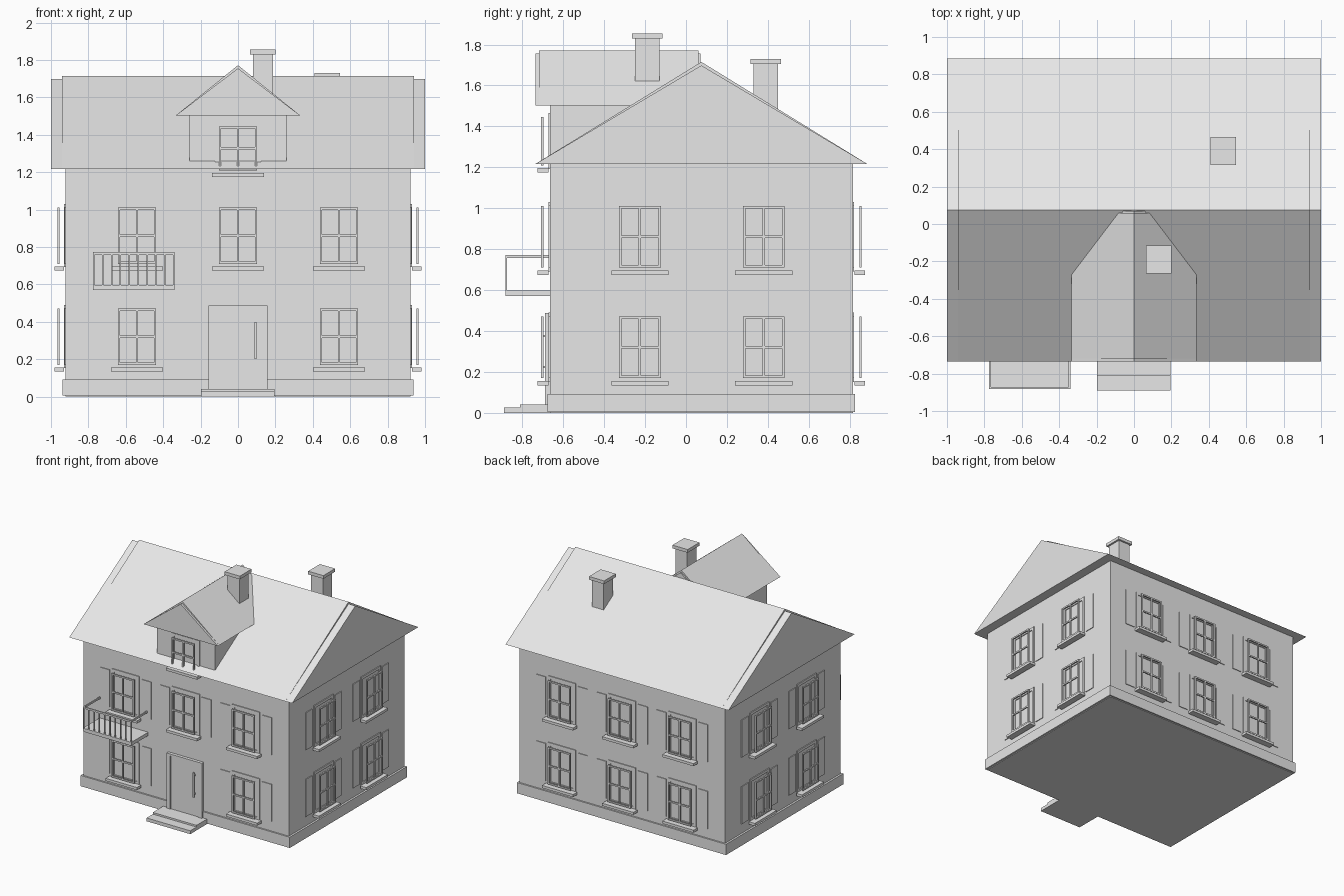
import bpy, bmesh
from math import pi
from mathutils import Matrix, Vector

old = bpy.data.objects.get("Cube")
if old:
    bpy.data.objects.remove(old, do_unlink=True)

grey = bpy.data.materials.new("light grey")
grey.use_nodes = True
grey.diffuse_color = (0.8, 0.8, 0.8, 1)
grey.node_tree.nodes["Principled BSDF"].inputs["Base Color"].default_value = (0.8, 0.8, 0.8, 1)


def finish(name, bm):
    bmesh.ops.recalc_face_normals(bm, faces=bm.faces[:])
    mesh = bpy.data.meshes.new(name)
    bm.to_mesh(mesh)
    bm.free()
    mesh.materials.append(grey)
    obj = bpy.data.objects.new(name, mesh)
    bpy.context.collection.objects.link(obj)


def boxes(name, spans, frame=Matrix()):
    """One object made of boxes, each given as x, y and z ranges."""
    bm = bmesh.new()
    for x, y, z in spans:
        size = Vector((x[1] - x[0], y[1] - y[0], z[1] - z[0]))
        mid = Vector((sum(x), sum(y), sum(z))) / 2
        bmesh.ops.create_cube(bm, size=1, matrix=frame @ Matrix.Translation(mid) @ Matrix.Diagonal(size).to_4x4())
    finish(name, bm)


def prism(name, profile, axis, start, end):
    """Extrude a (horizontal, z) profile along x or y."""
    bm = bmesh.new()
    along = Vector((1, 0, 0)) if axis == "x" else Vector((0, 1, 0))
    across = Vector((0, 1, 0)) if axis == "x" else Vector((1, 0, 0))
    face = bm.faces.new([bm.verts.new(along * start + across * h + Vector((0, 0, z))) for h, z in profile])
    # Keep the starting face so that both ends are closed
    ext = bmesh.ops.extrude_face_region(bm, geom=[face], use_keep_orig=True)["geom"]
    bmesh.ops.translate(bm, verts=[v for v in ext if isinstance(v, bmesh.types.BMVert)], vec=along * (end - start))
    finish(name, bm)


# Walls and plinth
FRONT, BACK, SIDE = -0.665, 0.815, 0.922
EAVE = 1.217
boxes("house_walls", [((-SIDE, SIDE), (FRONT, BACK), (0.0, EAVE))])
boxes("plinth", [((-0.938, 0.938), (-0.677, 0.827), (0.005, 0.092))])

# Main roof, with the middle field slightly raised above the verges
for name, half, ridge in (("roof_verge", 1.0, 1.698), ("roof_field", 0.94, 1.715)):
    prism(name, [(-0.735, EAVE), (0.885, EAVE), (0.075, ridge)], "x", -half, half)

# Dormer
boxes("dormer_walls", [((-0.26, 0.26), (FRONT, -0.1), (1.2, 1.51))])
prism("dormer_roof_verge", [(-0.333, 1.503), (0.333, 1.503), (0, 1.755)], "y", -0.735, 0.07)
prism("dormer_roof_field", [(-0.333, 1.503), (0.333, 1.503), (0, 1.772)], "y", -0.718, 0.06)


# Windows: local x runs along the wall, -y points outwards
def ring(u, half, z0, z1, bar, depth):
    return [((u - half, u - half + bar), depth, (z0, z1)),
            ((u + half - bar, u + half), depth, (z0, z1)),
            ((u - half + bar, u + half - bar), depth, (z0, z0 + bar)),
            ((u - half + bar, u + half - bar), depth, (z1 - bar, z1))]


def windows(prefix, places, frame, shutters=True):
    frames, bars, sills, panels = [], [], [], []
    for u, z0, z1 in places:
        frames += ring(u, 0.124, z0 - 0.018, z1 + 0.02, 0.022, (-0.007, 0.0))
        out = (-0.043, -0.032)
        bars += ring(u, 0.102, z0, z1, 0.012, out)
        mid = (z0 + z1) / 2
        bars += [((u - 0.006, u + 0.006), out, (z0, z1)),
                 ((u - 0.1, u + 0.1), out, (mid - 0.006, mid + 0.006))]
        sills.append(((u - 0.14, u + 0.14), (-0.06, -0.008), (z0 - 0.035, z0 - 0.014)))
        for side in (-1, 1):
            edges = sorted((u + side * 0.144, u + side * 0.229))
            panels.append((edges, (-0.006, 0.0), (z0, z1 + 0.003)))
    boxes(prefix + "_window_frames", frames, frame)
    boxes(prefix + "_glazing_bars", bars, frame)
    boxes(prefix + "_window_sills", sills, frame)
    if shutters:
        boxes(prefix + "_shutters", panels, frame)


LOWER, UPPER = (0.17, 0.47), (0.71, 1.01)
front_wall = Matrix.Translation((0, FRONT, 0))
back_wall = Matrix.Translation((0, BACK, 0)) @ Matrix.Rotation(pi, 4, "Z")
left_wall = Matrix.Translation((SIDE, 0, 0)) @ Matrix.Rotation(pi / 2, 4, "Z")
right_wall = Matrix.Translation((-SIDE, 0, 0)) @ Matrix.Rotation(-pi / 2, 4, "Z")

columns = (-0.54, 0, 0.54)
grid = [(u, *row) for u in columns for row in (LOWER, UPPER)]
windows("front", [w for w in grid if w != (0, *LOWER)], front_wall)
windows("back", grid, back_wall)
side_columns = (-0.225, 0.38)
windows("left", [(u, *r) for u in side_columns for r in (LOWER, UPPER)], left_wall)
windows("right", [(-u, *r) for u in side_columns for r in (LOWER, UPPER)], right_wall)
windows("dormer", [(0, 1.21, 1.445)], front_wall, shutters=False)

# Door and steps
boxes("door_frame", [((-0.158, -0.125), (-0.69, FRONT), (0.035, 0.488)),
                     ((0.125, 0.158), (-0.69, FRONT), (0.035, 0.488)),
                     ((-0.125, 0.125), (-0.69, FRONT), (0.472, 0.488))])
boxes("door", [((-0.125, 0.125), (-0.682, FRONT), (0.035, 0.472))])
boxes("door_handle", [((0.088, 0.098), (-0.706, -0.696), (0.2, 0.4)),
                      ((0.088, 0.098), (-0.7, -0.68), (0.22, 0.23)),
                      ((0.088, 0.098), (-0.7, -0.68), (0.37, 0.38))])
boxes("door_steps", [((-0.197, 0.195), (-0.89, FRONT), (0.0, 0.027)),
                     ((-0.197, 0.195), (-0.81, FRONT), (0.0, 0.041))])

# Balcony
LEFT, RIGHT, EDGE = -0.775, -0.34, -0.882
boxes("balcony_floor", [((LEFT, RIGHT), (EDGE, FRONT), (0.57, 0.598))])
boxes("balcony_handrail", [((LEFT, RIGHT), (EDGE, EDGE + 0.01), (0.758, 0.772)),
                           ((LEFT, LEFT + 0.01), (EDGE, FRONT), (0.758, 0.772)),
                           ((RIGHT - 0.01, RIGHT), (EDGE, FRONT), (0.758, 0.772))])
count = 10
step = (RIGHT - LEFT - 0.008) / (count - 1)
boxes("balcony_balusters", [((LEFT + i * step, LEFT + i * step + 0.008), (EDGE, EDGE + 0.008), (0.59, 0.76))
                            for i in range(count)])

# Chimneys
for name, x, y, base, top in (("front_chimney", 0.133, -0.189, 1.5, 1.855),
                              ("back_chimney", 0.477, 0.39, 1.4, 1.73)):
    boxes(name, [((x - 0.053, x + 0.053), (y - 0.06, y + 0.06), (base, top - 0.02)),
                 ((x - 0.068, x + 0.068), (y - 0.075, y + 0.075), (top - 0.026, top))])
